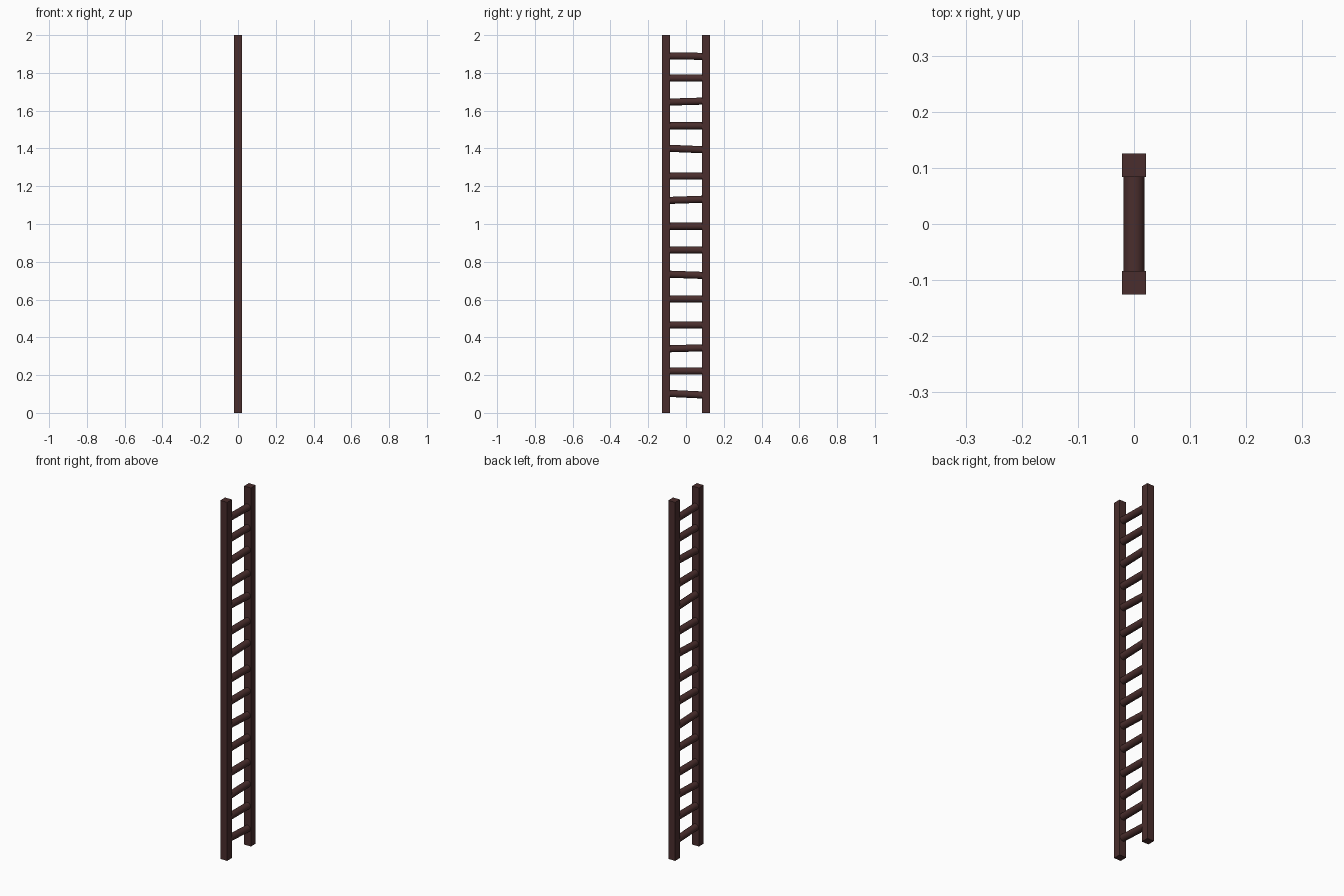
import bpy, math

if "Cube" in bpy.data.objects:
    bpy.data.objects.remove(bpy.data.objects["Cube"])

wood = bpy.data.materials.new("dark brown wood")
wood.diffuse_color = (0.068, 0.027, 0.026, 1)
wood.use_nodes = True
wood.node_tree.nodes["Principled BSDF"].inputs["Base Color"].default_value = wood.diffuse_color

RAIL_Y, RAIL_W = 0.105, 0.042


def finish(name):
    ob = bpy.context.object
    ob.name = name
    ob.data.materials.append(wood)
    bpy.ops.object.transform_apply(location=False, rotation=False, scale=True)
    return ob


# Two square upright rails
for side, name in ((-1, "front_rail"), (1, "back_rail")):
    bpy.ops.mesh.primitive_cube_add(size=1, location=(0, side * RAIL_Y, 1))
    bpy.context.object.scale = (RAIL_W, RAIL_W, 2)
    finish(name)

# Round rungs: centre height and rise from -y end to +y end of the visible span
rungs = [(0.099, -0.008), (0.222, 0), (0.342, 0.005), (0.604, 0), (0.466, 0),
         (0.731, -0.006), (0.863, 0), (0.988, 0), (1.128, 0.006), (1.253, 0),
         (1.397, -0.007), (1.52, 0), (1.648, 0.005), (1.772, 0), (1.889, -0.003)]
for i, (z, rise) in enumerate(sorted(rungs)):
    tilt = math.atan2(rise, 0.168)
    bpy.ops.mesh.primitive_cylinder_add(vertices=24, radius=0.0187, depth=0.19,
                                        location=(0, 0, z),
                                        rotation=(math.pi / 2 + tilt, 0, 0))
    finish(f"rung_{i + 1}")
    bpy.ops.object.shade_smooth_by_angle(angle=math.radians(40))
